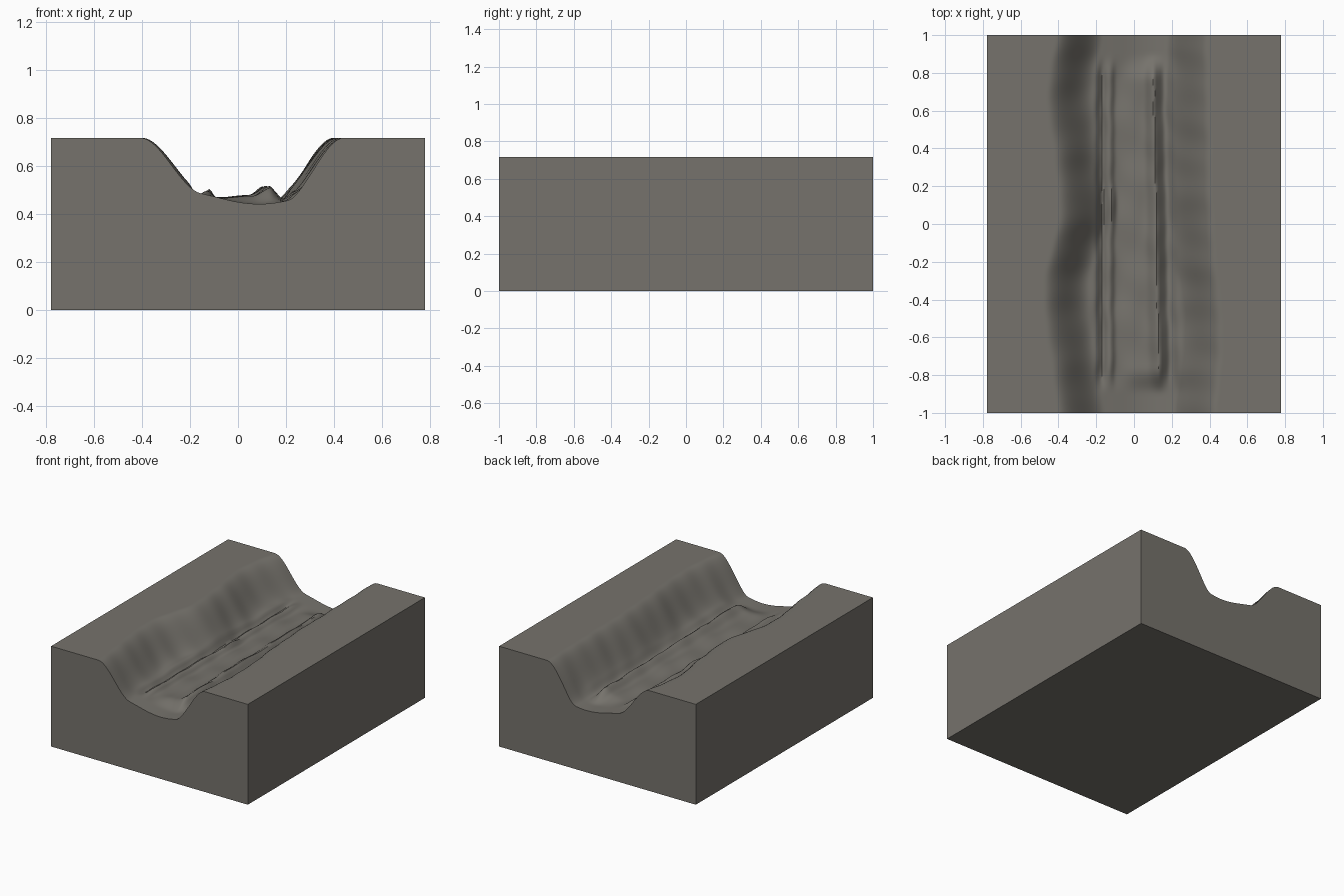
import bpy, bmesh, math

if "Cube" in bpy.data.objects:
    bpy.data.objects.remove(bpy.data.objects["Cube"])

TOP = 0.717
HALF_X = 0.778


def curve(points, t):
    """Smooth interpolation through (position, value) points."""
    if t <= points[0][0]:
        return points[0][1]
    for i in range(len(points) - 1):
        (a, va), (b, vb) = points[i], points[i + 1]
        if t <= b:
            m0 = (vb - points[i - 1][1]) / (b - points[i - 1][0]) if i else (vb - va) / (b - a)
            m1 = ((points[i + 2][1] - va) / (points[i + 2][0] - a)
                  if i + 2 < len(points) else (vb - va) / (b - a))
            h, u = b - a, (t - a) / (b - a)
            return ((2*u**3 - 3*u**2 + 1) * va + (u**3 - 2*u**2 + u) * h * m0
                    + (3*u**2 - 2*u**3) * vb + (u**3 - u**2) * h * m1)
    return points[-1][1]


def step(a, b, t):
    u = min(1, max(0, (t - a) / (b - a)))
    return u * u * (3 - 2 * u)


def ripple(x, y):
    """Repeatable irregular waves between -1 and 1."""
    return (math.sin(3.1 * x + 5.3 * y + 1) + math.sin(11.7 * y - 4.3 * x)
            + math.sin(23.9 * y + 2.1 * x + 2)) / 3


# Wandering centre lines of the two banks, along y
LEFT = [(-1, -0.275), (-0.75, -0.315), (-0.35, -0.355), (0.05, -0.275),
        (0.35, -0.30), (0.7, -0.335), (1, -0.285)]
RIGHT = [(-1, 0.335), (-0.6, 0.36), (-0.3, 0.34), (0.2, 0.305), (0.6, 0.30), (1, 0.29)]
# Channel bed: open ends, and the rutted middle
ENDS = [(-0.4, 0.51), (-0.2, 0.495), (-0.13, 0.48), (0, 0.45), (0.1, 0.442),
        (0.2, 0.455), (0.28, 0.48), (0.45, 0.50)]
RUTS = [(-0.4, 0.52), (-0.22, 0.505), (-0.2, 0.50), (-0.17, 0.47), (-0.145, 0.486),
        (-0.125, 0.49), (-0.095, 0.466), (0, 0.472), (0.06, 0.478), (0.10, 0.505),
        (0.12, 0.512), (0.14, 0.49), (0.175, 0.458), (0.23, 0.49), (0.45, 0.52)]


def height(x, y):
    inside = step(0.9, 0.76, abs(y))
    drift = -0.02 * y * step(0.0, 0.12, x) + 0.004 * ripple(0, y * 1.5)
    bed = curve(ENDS, x) * (1 - inside) + curve(RUTS, x - drift) * inside
    # uneven crests and a taller lump on the left ridge
    bed += inside * 0.007 * ripple(x * 6, y)
    bed += 0.02 * math.exp(-((x + 0.115) / 0.018) ** 2 - ((y - 0.1) / 0.08) ** 2)
    wob = 0.006 * ripple(x, y * 1.4)
    l, r = curve(LEFT, y) + wob, curve(RIGHT, y) - wob
    bank = max(step(l + 0.12, l - 0.125, x), step(r - 0.12, r + 0.11, x))
    return bed + (TOP - bed) * bank


# Terrain block: carved top surface with straight sides
xs = [-HALF_X] + [-0.5 + i * 0.01 for i in range(101)] + [HALF_X]
ys = [-1 + j * 0.02 for j in range(101)]
bm = bmesh.new()
grid = [[bm.verts.new((x, y, min(TOP, height(x, y)))) for x in xs] for y in ys]
for j in range(len(ys) - 1):
    for i in range(len(xs) - 1):
        bm.faces.new((grid[j][i], grid[j][i+1], grid[j+1][i+1], grid[j+1][i]))
rim = [e for e in bm.edges if e.is_boundary]
skirt = bmesh.ops.extrude_edge_only(bm, edges=rim)["geom"]
for v in (g for g in skirt if isinstance(g, bmesh.types.BMVert)):
    v.co.z = 0
# Flat underside
bmesh.ops.contextual_create(bm, geom=[e for e in bm.edges if e.is_boundary])
bmesh.ops.recalc_face_normals(bm, faces=bm.faces)
mesh = bpy.data.meshes.new("terrain_block")
bm.to_mesh(mesh)
bm.free()

block = bpy.data.objects.new("terrain_block", mesh)
bpy.context.collection.objects.link(block)
mat = bpy.data.materials.new("grey_brown_earth")
mat.diffuse_color = (0.18, 0.17, 0.15, 1)
mat.use_nodes = True
mat.node_tree.nodes["Principled BSDF"].inputs["Base Color"].default_value = mat.diffuse_color
mesh.materials.append(mat)
bpy.context.view_layer.objects.active = block
block.select_set(True)
bpy.ops.object.shade_smooth_by_angle(angle=math.radians(40))
